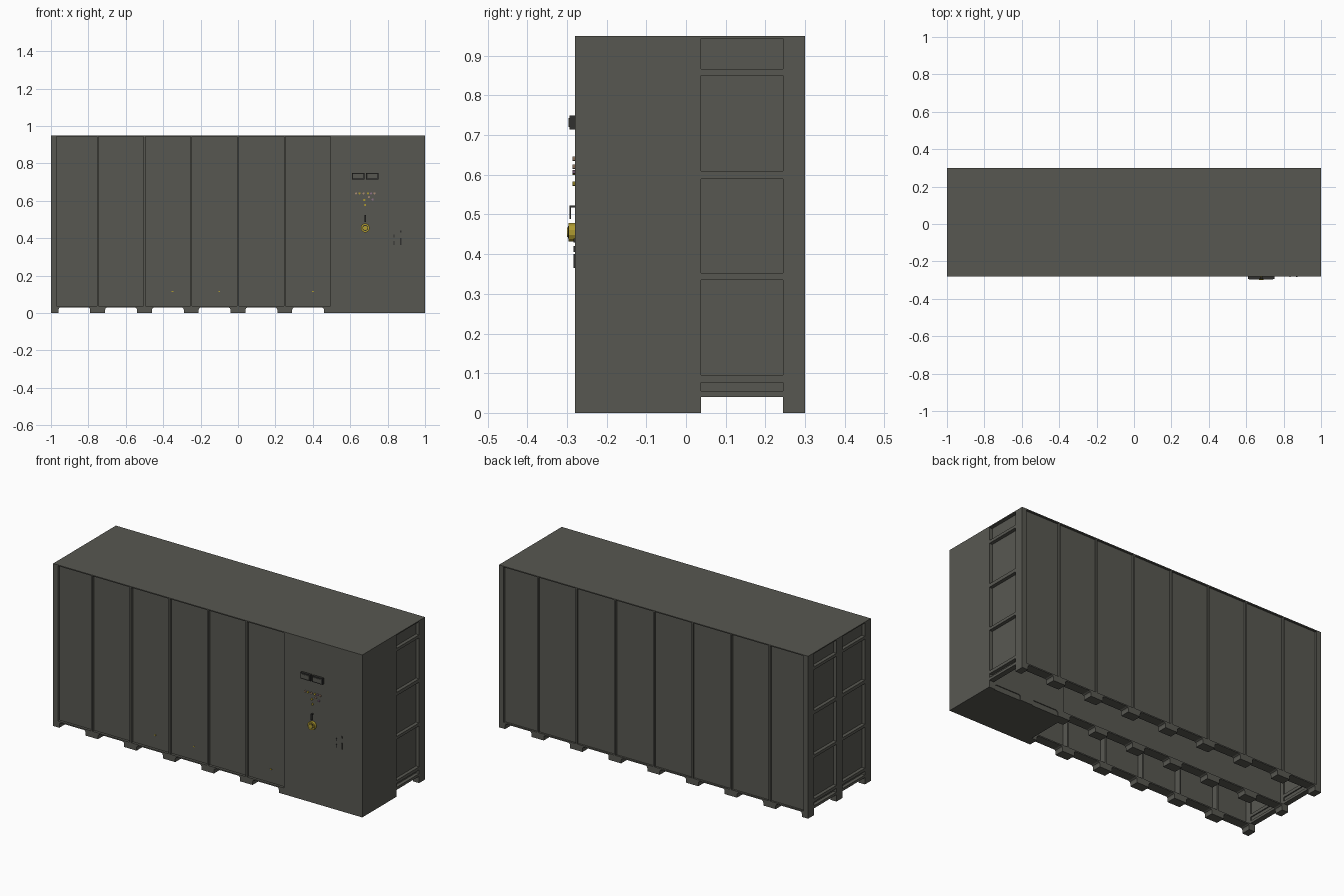
import bpy, bmesh, math
from mathutils import Matrix, Vector

if "Cube" in bpy.data.objects:
    bpy.data.objects.remove(bpy.data.objects["Cube"])

def mat(name, rgb):
    m = bpy.data.materials.new(name)
    m.diffuse_color = (*rgb, 1)
    m.use_nodes = True
    m.node_tree.nodes["Principled BSDF"].inputs["Base Color"].default_value = m.diffuse_color
    return m

GREY = mat("cabinet_grey", (0.097, 0.097, 0.083))
DARK = mat("dark_grey", (0.03, 0.03, 0.028))
YELLOW = mat("yellow", (0.42, 0.32, 0.03))
TAN = mat("tan", (0.4, 0.26, 0.17))
PINK = mat("mauve", (0.27, 0.16, 0.25))

def finish(name, bm, material):
    bmesh.ops.recalc_face_normals(bm, faces=bm.faces)
    me = bpy.data.meshes.new(name)
    bm.to_mesh(me)
    bm.free()
    me.materials.append(material)
    ob = bpy.data.objects.new(name, me)
    bpy.context.collection.objects.link(ob)
    return ob

def add_box(bm, x0, x1, y0, y1, z0, z1):
    c = Vector(((x0 + x1) / 2, (y0 + y1) / 2, (z0 + z1) / 2))
    bmesh.ops.create_cube(bm, size=1, matrix=Matrix.Translation(c)
                          @ Matrix.Diagonal((x1 - x0, y1 - y0, z1 - z0, 1)))

def boxes(name, material, items):
    bm = bmesh.new()
    for b in items:
        add_box(bm, *b)
    return finish(name, bm, material)

def knob(name, material, x, z, r, y0, y1, n=8):
    bm = bmesh.new()
    bmesh.ops.create_cone(bm, cap_ends=True, segments=n, radius1=r, radius2=r, depth=y1 - y0,
                          matrix=Matrix.Translation((x, (y0 + y1) / 2, z))
                          @ Matrix.Rotation(math.pi / 2, 4, 'X') @ Matrix.Rotation(math.pi / n, 4, 'Z'))
    return finish(name, bm, material)

TOP, RAIL = 0.95, 0.037
ROWS = [(-0.28, -0.225), (-0.0175, 0.0375), (0.245, 0.30)]   # front, middle, back frames
ENDS = [1.0, 0.495, 0.495]
COLS = [-1 + 0.25 * i for i in range(9)]

# roof and control console
boxes("roof", GREY, [(-1, 1, -0.28, 0.30, TOP - 0.006, TOP)])
boxes("control_console", GREY, [(0.495, 1, -0.28, 0.0325, 0, TOP)])

# long frames: uprights, bottom rail, recessed sheet and feet
for name, (y0, y1), xe, inset in (("front", ROWS[0], 0.495, 0.015),
                                  ("middle", ROWS[1], 1.0, 0.025),
                                  ("back", ROWS[2], 1.0, 0.040)):
    cols = [c for c in COLS if c <= xe + 0.01]
    bars = [(-1, xe, y0, y1, 0.03, RAIL)]
    if name != "middle":
        for c in cols:
            bars.append((max(c - 0.005, -1), min(c + 0.005, xe), y0, y1, RAIL, TOP - 0.006))
    boxes(name + "_frame", GREY, bars)
    boxes(name + "_panels", GREY, [(-0.99, min(xe, 0.99), y0 + inset, y0 + inset + 0.004, RAIL, TOP - 0.006)])
    bm = bmesh.new()
    for c in cols:
        prof = [(-0.04, 0), (0.04, 0), (0.04, 0.018), (0.043, 0.026), (0.05, 0.03),
                (-0.05, 0.03), (-0.043, 0.026), (-0.04, 0.018)]
        vs = [bm.verts.new((max(-1, min(xe, c + px)), y0, pz)) for px, pz in prof]
        f = bm.faces.new(vs)
        ext = bmesh.ops.extrude_face_region(bm, geom=[f])
        bmesh.ops.translate(bm, vec=(0, y1 - y0, 0),
                            verts=[v for v in ext["geom"] if isinstance(v, bmesh.types.BMVert)])
    bmesh.ops.remove_doubles(bm, verts=bm.verts, dist=1e-5)
    finish(name + "_feet", bm, GREY)

# end frames: posts, cross bars and recessed sheets
BARS = [(0.04, 0.055), (0.077, 0.095), (0.335, 0.352), (0.59, 0.61), (0.85, 0.867)]
def end_frame(name, s, bays, posts):
    def span(d0, d1):
        return tuple(sorted((s * (1 - d0), s * (1 - d1))))
    items = [(*span(0, 0.03), y0, y1, 0.03, TOP - 0.006) for y0, y1 in posts]
    for y0, y1 in bays:
        items += [(*span(0, 0.03), y0, y1, z0, z1) for z0, z1 in BARS]
        items.append((*span(0.02, 0.024), y0, y1, 0.04, TOP - 0.006))
    boxes(name, GREY, items)

end_frame("left_end_frame", -1, [(-0.225, -0.0175), (0.0375, 0.245)], ROWS)
end_frame("right_end_frame", 1, [(0.0375, 0.245)], ROWS[1:])

# twin displays with dark bezels
for i, x in enumerate((0.642, 0.718)):
    boxes(f"display_bezel_{i}", DARK, [(x - 0.033, x + 0.033, -0.294, -0.28, 0.714, 0.75)])
    boxes(f"display_face_{i}", GREY, [(x - 0.026, x + 0.026, -0.296, -0.29, 0.721, 0.743)])

# indicator buttons in a triangular group
BUTTONS = [(0.632, 0.64, TAN), (0.65, 0.64, YELLOW), (0.672, 0.64, TAN), (0.695, 0.64, YELLOW),
           (0.712, 0.64, PINK), (0.73, 0.64, TAN), (0.675, 0.605, YELLOW), (0.72, 0.607, PINK),
           (0.70, 0.62, TAN), (0.68, 0.577, YELLOW)]
for i, (x, z, m) in enumerate(BUTTONS):
    knob(f"button_{i}", m, x, z, 0.006, -0.286, -0.28)

# lever handle
boxes("lever_handle", DARK, [(0.676, 0.684, -0.294, -0.28, 0.517, 0.523),
                             (0.676, 0.684, -0.294, -0.29, 0.488, 0.523)])

# yellow rotary switch
knob("rotary_switch", YELLOW, 0.68, 0.455, 0.024, -0.296, -0.28, 12)
knob("rotary_switch_ring", DARK, 0.68, 0.455, 0.016, -0.2975, -0.29, 12)
knob("rotary_switch_cap", YELLOW, 0.68, 0.455, 0.012, -0.30, -0.29, 12)

# door catches on the console
boxes("door_catches", DARK, [(0.832, 0.838, -0.284, -0.28, 0.365, 0.385),
                             (0.832, 0.838, -0.284, -0.28, 0.405, 0.42),
                             (0.867, 0.873, -0.284, -0.28, 0.365, 0.40),
                             (0.867, 0.873, -0.284, -0.28, 0.43, 0.44)])

# small tags low on the front panels
boxes("panel_tags", YELLOW, [(x - 0.005, x + 0.005, -0.268, -0.262, 0.112, 0.118)
                             for x in (-0.35, -0.1, 0.4)])
